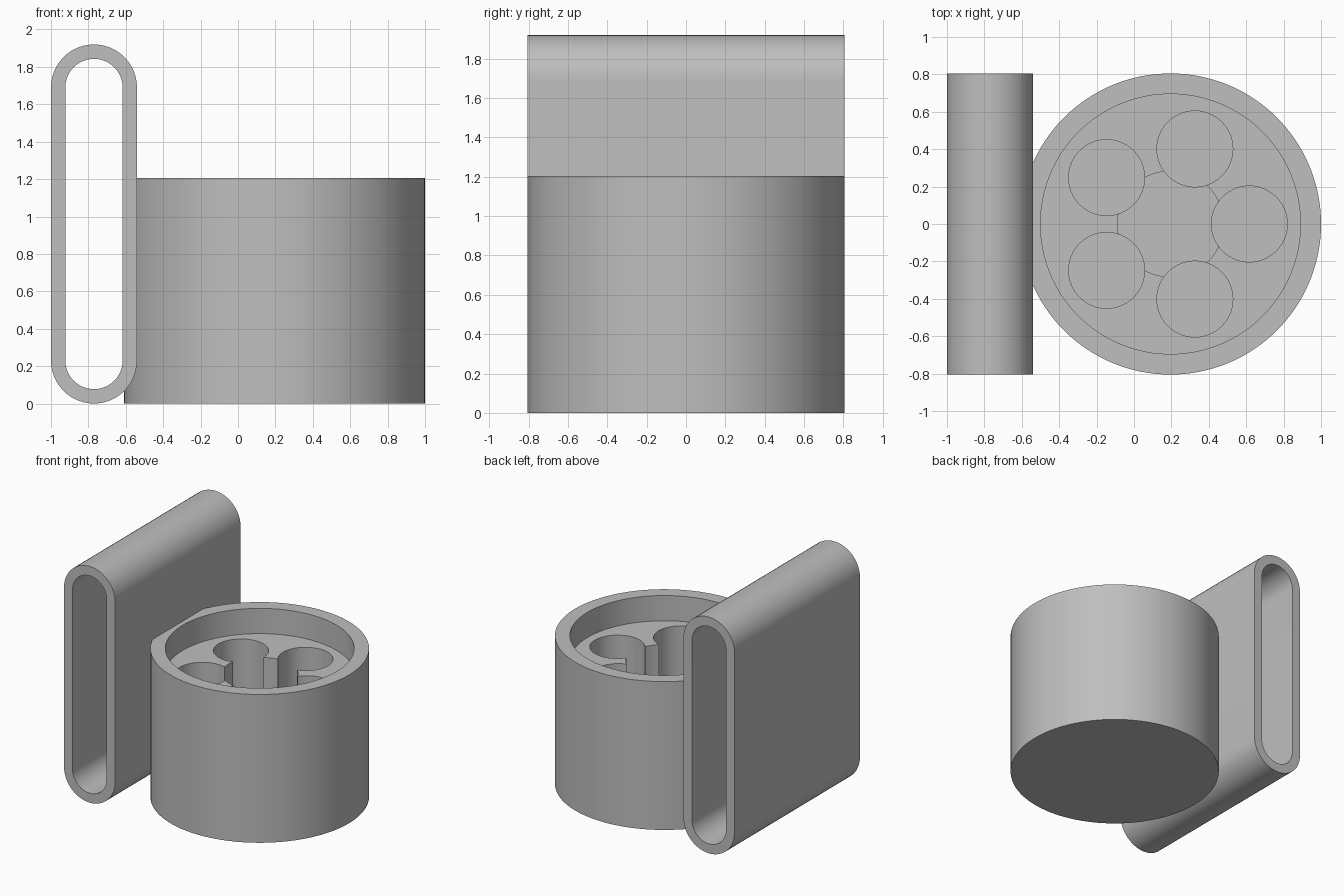
import bpy, bmesh
from math import sin, cos, pi, radians

old = bpy.data.objects.get("Cube")
if old:
    bpy.data.objects.remove(old, do_unlink=True)

grey = bpy.data.materials.new("plain grey")
grey.use_nodes = True
colour = (0.52, 0.52, 0.52, 1)
grey.diffuse_color = colour
grey.node_tree.nodes["Principled BSDF"].inputs["Base Color"].default_value = colour

CUP_X, CUP_R, CUP_H = 0.195, 0.805, 1.205
LOOP_X, LOOP_R, LOOP_H, WALL = -0.77, 0.23, 1.92, 0.077


def cylinder(name, x, y, r, z0, z1, sides=96):
    bpy.ops.mesh.primitive_cylinder_add(vertices=sides, radius=r, depth=z1 - z0,
                                        location=(x, y, (z0 + z1) / 2))
    ob = bpy.context.object
    ob.name = name
    return ob


def finish(ob):
    ob.data.materials.clear()
    ob.data.materials.append(grey)
    bpy.ops.object.select_all(action='DESELECT')
    ob.select_set(True)
    bpy.context.view_layer.objects.active = ob
    bpy.ops.object.shade_smooth_by_angle(angle=radians(30))


def cut(ob, cutter):
    cutter.hide_render = True
    mod = ob.modifiers.new("cut", 'BOOLEAN')
    mod.operation = 'DIFFERENCE'
    mod.solver = 'EXACT'
    mod.object = cutter
    bpy.context.view_layer.objects.active = ob
    bpy.ops.object.modifier_apply(modifier=mod.name)
    bpy.data.objects.remove(cutter, do_unlink=True)


# Round holder: rim recess, central well and five surrounding wells
cup = cylinder("round_holder", CUP_X, 0, CUP_R, 0, CUP_H, 128)
cut(cup, cylinder("recess_cutter", CUP_X, 0, 0.695, 1.0, 1.4, 128))
cut(cup, cylinder("centre_cutter", CUP_X, 0, 0.283, 0.14, 1.3))
for i in range(5):
    a = i * 2 * pi / 5
    cut(cup, cylinder("well_cutter", CUP_X + 0.422 * cos(a), 0.422 * sin(a),
                      0.203, 0.1, 1.3, 64))
finish(cup)


# Upright loop: a stadium-shaped sleeve open at front and back
def stadium(r, steps=24):
    pts = []
    for centre, start in ((LOOP_H - LOOP_R, 0), (LOOP_R, pi)):
        for i in range(steps + 1):
            a = start + pi * i / steps
            pts.append((LOOP_X + r * cos(a), centre + r * sin(a)))
    return pts


bm = bmesh.new()
rings = [[bm.verts.new((x, y, z)) for x, z in stadium(r)]
         for r, y in ((LOOP_R, -CUP_R), (LOOP_R, CUP_R),
                      (LOOP_R - WALL, CUP_R), (LOOP_R - WALL, -CUP_R))]
n = len(rings[0])
for k in range(4):
    p, q = rings[k], rings[(k + 1) % 4]
    for i in range(n):
        j = (i + 1) % n
        bm.faces.new((p[i], p[j], q[j], q[i]))
bmesh.ops.recalc_face_normals(bm, faces=bm.faces)
mesh = bpy.data.meshes.new("flat_loop")
bm.to_mesh(mesh)
bm.free()
loop = bpy.data.objects.new("flat_loop", mesh)
bpy.context.collection.objects.link(loop)
finish(loop)
